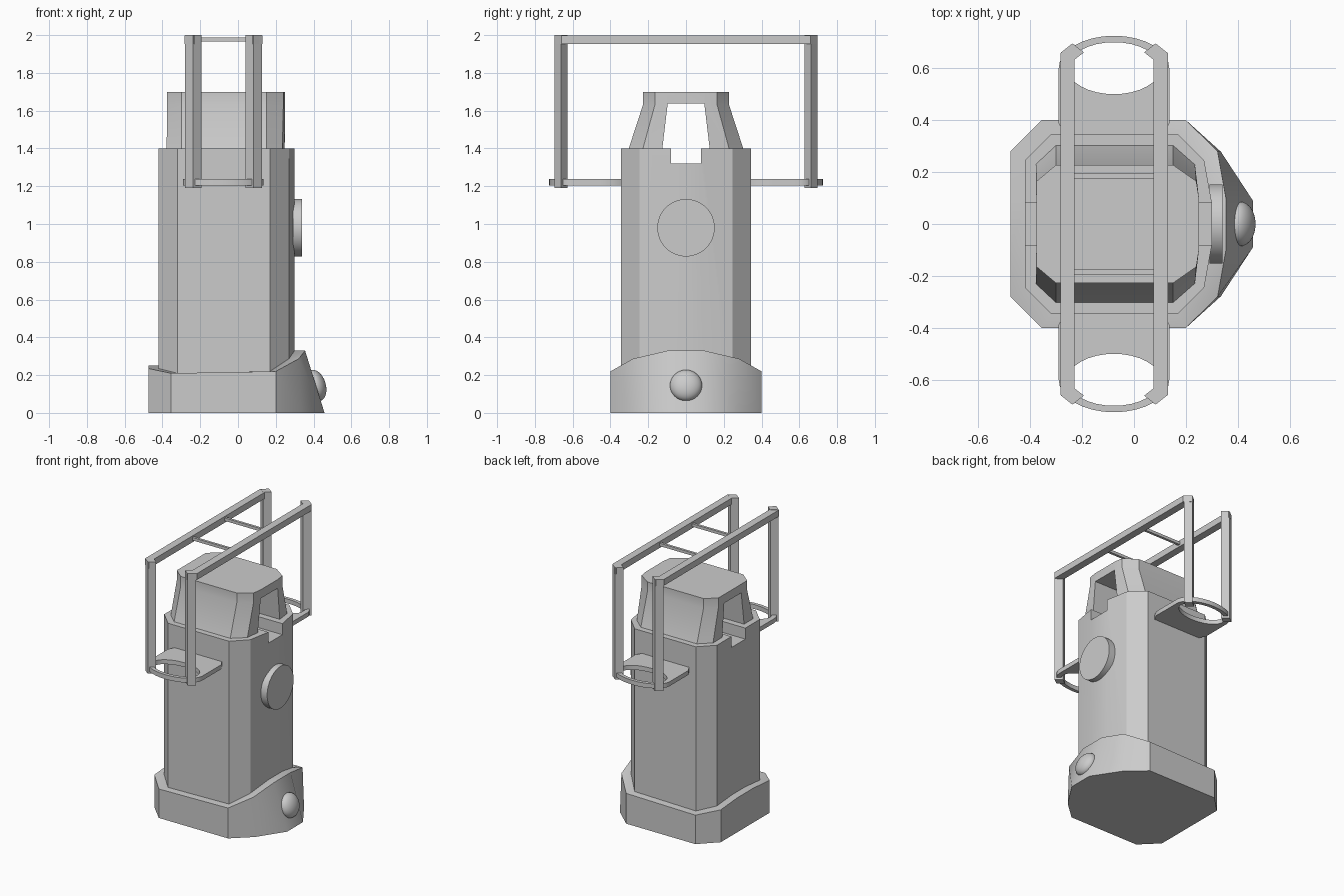
import bpy, bmesh, math
from mathutils import Vector

cube = bpy.data.objects.get("Cube")
if cube:
    bpy.data.objects.remove(cube, do_unlink=True)

grey = bpy.data.materials.new("light grey")
grey.use_nodes = True
COLOUR = (0.6, 0.6, 0.6, 1)
grey.diffuse_color = COLOUR
grey.node_tree.nodes["Principled BSDF"].inputs["Base Color"].default_value = COLOUR


def finish(name, bm, smooth=None):
    bmesh.ops.recalc_face_normals(bm, faces=bm.faces)
    mesh = bpy.data.meshes.new(name)
    bm.to_mesh(mesh)
    bm.free()
    mesh.materials.append(grey)
    obj = bpy.data.objects.new(name, mesh)
    bpy.context.collection.objects.link(obj)
    if smooth:
        bpy.ops.object.select_all(action='DESELECT')
        obj.select_set(True)
        bpy.context.view_layer.objects.active = obj
        bpy.ops.object.shade_smooth_by_angle(angle=math.radians(smooth))
    return obj


def loft(name, rings, smooth=None):
    """Skin a stack of equal-length point rings and close both ends."""
    bm = bmesh.new()
    rows = [[bm.verts.new(p) for p in ring] for ring in rings]
    n = len(rows[0])
    for a, b in zip(rows, rows[1:]):
        for i in range(n):
            j = (i + 1) % n
            bm.faces.new((a[i], a[j], b[j], b[i]))
    bm.faces.new(rows[0][::-1])
    bm.faces.new(rows[-1])
    return finish(name, bm, smooth)


def prism(name, outline, z0, z1, smooth=None):
    return loft(name, [[(x, y, z) for x, y in outline] for z in (z0, z1)], smooth)


def box(name, x0, x1, y0, y1, z0, z1):
    return prism(name, [(x0, y0), (x1, y0), (x1, y1), (x0, y1)], z0, z1)


def mirror_y(half):
    """Complete a half outline given on the +y side, from back to front."""
    return half + [(p[0], -p[1], *p[2:]) for p in reversed(half)]


def carve(obj, cutter):
    mod = obj.modifiers.new("cut", 'BOOLEAN')
    mod.operation, mod.solver, mod.object = 'DIFFERENCE', 'EXACT', cutter
    bpy.ops.object.select_all(action='DESELECT')
    obj.select_set(True)
    bpy.context.view_layer.objects.active = obj
    bpy.ops.object.modifier_apply(modifier=mod.name)
    bpy.data.objects.remove(cutter, do_unlink=True)
    bpy.ops.object.shade_smooth_by_angle(angle=math.radians(30))


# Faceted body with a groove across its top
body_half = [(-.42, .08), (-.42, .245), (-.32, .345), (.17, .345), (.27, .245), (.30, .08)]
body = prism("body", mirror_y(body_half), .1, 1.4)
carve(body, box("groove_cutter", -1, 1, -.08, .08, 1.32, 1.5))

# Cap with sloping sides and a tunnel through it
cap_low = [(-.378, .1), (-.378, .23), (-.30, .303), (.15, .303), (.235, .228), (.25, .1)]
cap_high = [(-.375, .1), (-.375, .165), (-.30, .228), (.15, .228), (.24, .165), (.25, .1)]
levels = [(cap_low, 1.4), (cap_high, 1.63), (cap_high, 1.7)]
cap = loft("cap", [[(x, y, z) for x, y in mirror_y(half)] for half, z in levels])
tunnel = [(-.13, 1.36), (.13, 1.36), (.097, 1.637), (-.097, 1.637)]
carve(cap, loft("tunnel_cutter", [[(x, y, z) for y, z in tunnel] for x in (-1, 1)]))

# Base skirt whose rim rises at the back and swells to a sloping nose
skirt_low = [(-.475, .09), (-.475, .28), (-.355, .40), (.20, .40), (.335, .278), (.458, .09)]
skirt_top = [(-.475, .09, .25), (-.475, .28, .235), (-.355, .40, .21),
             (.20, .40, .22), (.322, .28, .287), (.355, .095, .33)]
rim = [(x, y, top[2]) for (x, y), top in zip(body_half, skirt_top)]
loft("base_skirt", [[(x, y, 0) for x, y in mirror_y(skirt_low)],
                    mirror_y(skirt_top), mirror_y(rim)], 40)

# Round dial on the side
bpy.ops.mesh.primitive_cylinder_add(vertices=48, radius=.152, depth=.05,
                                    location=(.315, 0, .98), rotation=(0, math.pi / 2, 0))
dial = bpy.context.object
dial.name = "side_dial"
dial.data.materials.append(grey)
bpy.ops.object.shade_smooth_by_angle(angle=math.radians(30))

# Domed button on the nose
bpy.ops.mesh.primitive_uv_sphere_add(segments=32, ring_count=16, radius=.085,
                                     location=(.412, 0, .145), rotation=(0, math.radians(73), 0))
button = bpy.context.object
button.name = "nose_button"
button.scale.z = .62
button.data.materials.append(grey)
bpy.ops.object.shade_smooth()

# Carrying frame: everything is symmetric about x = CX
CX = -.077


def bracket(name, s):
    """Flat plate with an oval hole and a thin curved outer rim."""
    bm = bmesh.new()
    n = 32
    z0, z1, cy = 1.205, 1.237, .6
    rings = []
    for i in range(n):
        a = 2 * math.pi * i / n
        c, d = math.cos(a), math.sin(a)
        if d >= 0:
            outer = (.213 * c, cy + .125 * d)
        else:
            k = min(.213 / max(abs(c), 1e-6), .27 / -d)
            outer = (k * c, cy + k * d)
        inner = (.178 * c, cy + .1 * d)
        rings.append([bm.verts.new((CX + x, s * y, z))
                      for (x, y), z in ((outer, z0), (outer, z1), (inner, z1), (inner, z0))])
    for i in range(n):
        a, b = rings[i], rings[(i + 1) % n]
        for j in range(4):
            k = (j + 1) % 4
            bm.faces.new((a[j], a[k], b[k], b[j]))
    return finish(name, bm, 30)


for s, end in ((-1, "front"), (1, "back")):
    bracket(end + "_bracket", s)
    # thin cross bar between the rails
    box(end + "_cross_bar", CX - .16, CX + .16, s * .185 - .009, s * .185 + .009, 1.967, 1.988)
    for t, side in ((-1, "right"), (1, "left")):
        x, y = CX + t * .16, s * .661
        # diagonal square post
        prism(f"{end}_{side}_post",
              [(x - .044, y), (x, y - .034), (x + .044, y), (x, y + .034)], 1.19, 2.0)

for t, side in ((-1, "right"), (1, "left")):
    # top rail with mitred ends
    outline = [(CX + t * .153, .692), (CX + t * .165, .692), (CX + t * .207, .658)]
    prism(side + "_rail", mirror_y(outline), 1.953, 1.999)
